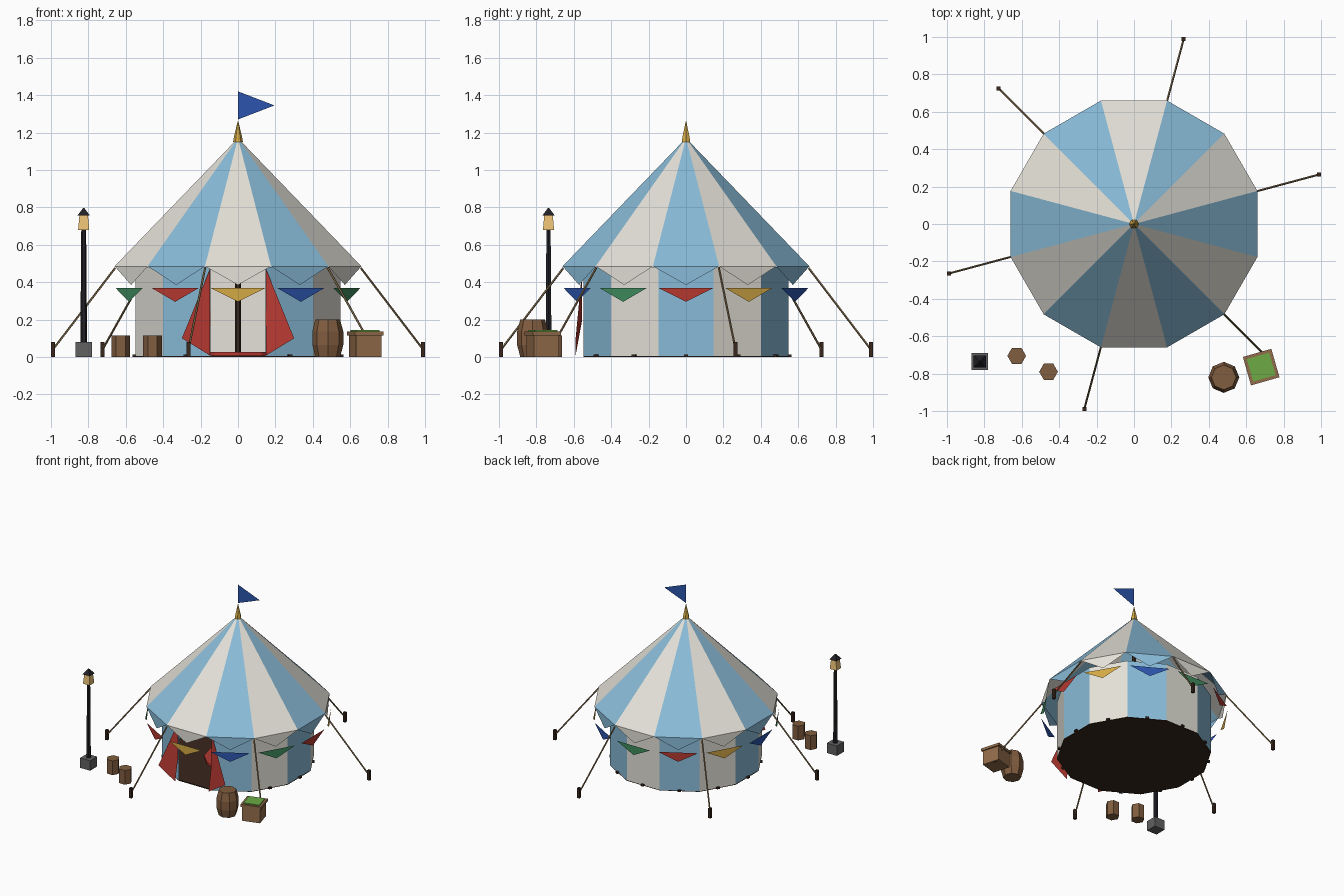
import bpy
from math import cos, sin, radians, pi, sqrt
from mathutils import Vector

if "Cube" in bpy.data.objects:
    bpy.data.objects.remove(bpy.data.objects["Cube"])


def mat(name, r, g, b):
    m = bpy.data.materials.new(name)
    m.diffuse_color = (r, g, b, 1)
    m.use_nodes = True
    m.node_tree.nodes["Principled BSDF"].inputs["Base Color"].default_value = m.diffuse_color
    return m


BLUE = mat("sky_canvas", .25, .50, .69)
WHITE = mat("cream_canvas", .78, .76, .69)
RED = mat("red_cloth", .46, .04, .03)
GOLD = mat("gold", .66, .40, .06)
NAVY = mat("navy_cloth", .025, .09, .42)
GREEN = mat("green_cloth", .05, .26, .11)
WOOD = mat("wood", .22, .11, .05)
LIGHT_WOOD = mat("crate_wood", .29, .15, .07)
DARK_WOOD = mat("dark_wood", .04, .02, .012)
ROPE = mat("rope", .25, .17, .08)
IRON = mat("iron", .015, .015, .02)
STONE = mat("stone", .12, .12, .12)
GLOW = mat("lamp_glass", .85, .55, .18)
GRASS = mat("produce", .15, .40, .06)


def build(name, verts, faces, mats, idx=None):
    me = bpy.data.meshes.new(name)
    me.from_pydata([tuple(v) for v in verts], [], faces)
    for m in mats:
        me.materials.append(m)
    for i, p in enumerate(me.polygons):
        p.material_index = idx[i] if idx else 0
    me.update()
    ob = bpy.data.objects.new(name, me)
    bpy.context.collection.objects.link(ob)
    return ob


def pt(r, deg, z):
    a = radians(deg)
    return Vector((r * cos(a), r * sin(a), z))


def lathe(name, profile, sides, m, loc=(0, 0), turn=0):
    """Closed faceted solid from (radius, z) pairs, bottom to top."""
    o = Vector((loc[0], loc[1], 0))
    v = [pt(r, turn + 360 * k / sides, z) + o for r, z in profile for k in range(sides)]
    f = [(j * sides + k, j * sides + (k + 1) % sides,
          (j + 1) * sides + (k + 1) % sides, (j + 1) * sides + k)
         for j in range(len(profile) - 1) for k in range(sides)]
    f.append(tuple(reversed(range(sides))))
    f.append(tuple(range(len(v) - sides, len(v))))
    return build(name, v, f, [m])


def box(name, size, z0, z1, m, loc, turn=0):
    r = size / sqrt(2)
    return lathe(name, [(r, z0), (r, z1)], 4, m, loc, turn + 45)


def rod(name, a, b, r, m):
    ob = lathe(name, [(r, 0), (r, (b - a).length)], 5, m)
    ob.rotation_mode = 'QUATERNION'
    ob.rotation_quaternion = (b - a).to_track_quat('Z', 'Y')
    ob.location = a
    return ob


ROOF_R, WALL_R, EAVE = .683, .568, .485
stripes = [k % 2 for k in range(12)]      # panel k is centred on angle 30k
corner = [30 * k - 15 for k in range(12)]

# Striped roof cone
build("roof", [pt(ROOF_R, a, EAVE) for a in corner] + [(0, 0, 1.17)],
      [(k, (k + 1) % 12, 12) for k in range(12)], [BLUE, WHITE], stripes)

# Pointed valance hanging from the eaves
v = []
for k in range(12):
    v += [pt(ROOF_R, corner[k], EAVE), pt(ROOF_R * cos(pi / 12), 30 * k, .385),
          pt(ROOF_R, corner[k] + 30, EAVE)]
build("valance", v, [(3 * k, 3 * k + 1, 3 * k + 2) for k in range(12)],
      [BLUE, WHITE], stripes)

# Striped wall, open at the front panel
v = [pt(WALL_R, a, z) for z in (.005, .48) for a in corner]
door = 9
panels = [k for k in range(12) if k != door]
build("wall", v, [(k, (k + 1) % 12, (k + 1) % 12 + 12, k + 12) for k in panels],
      [BLUE, WHITE], [k % 2 for k in panels])

# Floor, low stage and centre pole
lathe("floor", [(WALL_R, 0), (WALL_R, .008)], 12, DARK_WOOD, turn=15)
lathe("stage", [(.25, .008), (.25, .026)], 12, RED)
lathe("centre_pole", [(.016, .008), (.016, 1.15)], 6, DARK_WOOD)

# Tied-back door flaps
for s, side in ((-1, "left"), (1, "right")):
    f = (0, 1, 2, 3) if s < 0 else (3, 2, 1, 0)
    build(side + "_door_flap",
          [(s * .15, -.555, .47), (s * .30, -.59, .10),
           (s * .15, -.59, .008), (s * .148, -.555, .20)], [f], [RED])

# Finial and pennant
lathe("finial", [(.026, 1.15), (.022, 1.175), (.002, 1.26)], 6, GOLD)
build("pennant", [(0, 0, 1.27), (.195, 0, 1.345), (0, 0, 1.42)], [(0, 1, 2)], [NAVY])

# Bunting: one triangle per side, four colours in turn
v = []
for k in range(12):
    mid = pt(.672, 30 * k, .37)
    side = pt(.148, 30 * k + 90, 0)
    v += [mid - side, mid - Vector((0, 0, .075)), mid + side]
build("bunting", v, [(3 * k, 3 * k + 1, 3 * k + 2) for k in range(12)],
      [RED, GOLD, NAVY, GREEN], [k % 4 for k in range(12)])

# Guy ropes with stakes
for k in range(6):
    a = 15 + 60 * k
    rod("guy_rope", pt(1.02, a, .045), pt(.68, a, .475), .006, ROPE)
    p = pt(1.025, a, 0)
    box("stake", .021, 0, .08, DARK_WOOD, (p.x, p.y))

# Small pegs along the wall foot
for k in panels:
    p = pt(WALL_R * cos(pi / 12) + .004, 30 * k, 0)
    box("wall_peg", .024, 0, .014, DARK_WOOD, (p.x, p.y), 30 * k)

# Street lamp
L = (-.825, -.735)
box("lamp_base", .09, 0, .08, STONE, L)
lathe("lamp_post", [(.018, .08), (.013, .68)], 6, IRON, L)
lathe("lantern", [(.042, .68), (.032, .76)], 4, GLOW, L, 45)
lathe("lamp_cap", [(.046, .757), (.004, .797)], 4, IRON, L, 45)

# Hexagonal stools
for p in ((-.627, -.705), (-.457, -.79)):
    lathe("stool", [(.05, 0), (.05, .115)], 6, WOOD, p)

# Barrel
B = (.48, -.82)
lathe("barrel", [(.066, 0), (.083, .065), (.083, .135), (.066, .2)], 8, WOOD, B)

# Produce crate
C = (.68, -.765)
box("crate", .14, 0, .118, LIGHT_WOOD, C, 16)
box("crate_rim", .158, .115, .135, LIGHT_WOOD, C, 16)
box("crate_produce", .125, .13, .143, GRASS, C, 16)
